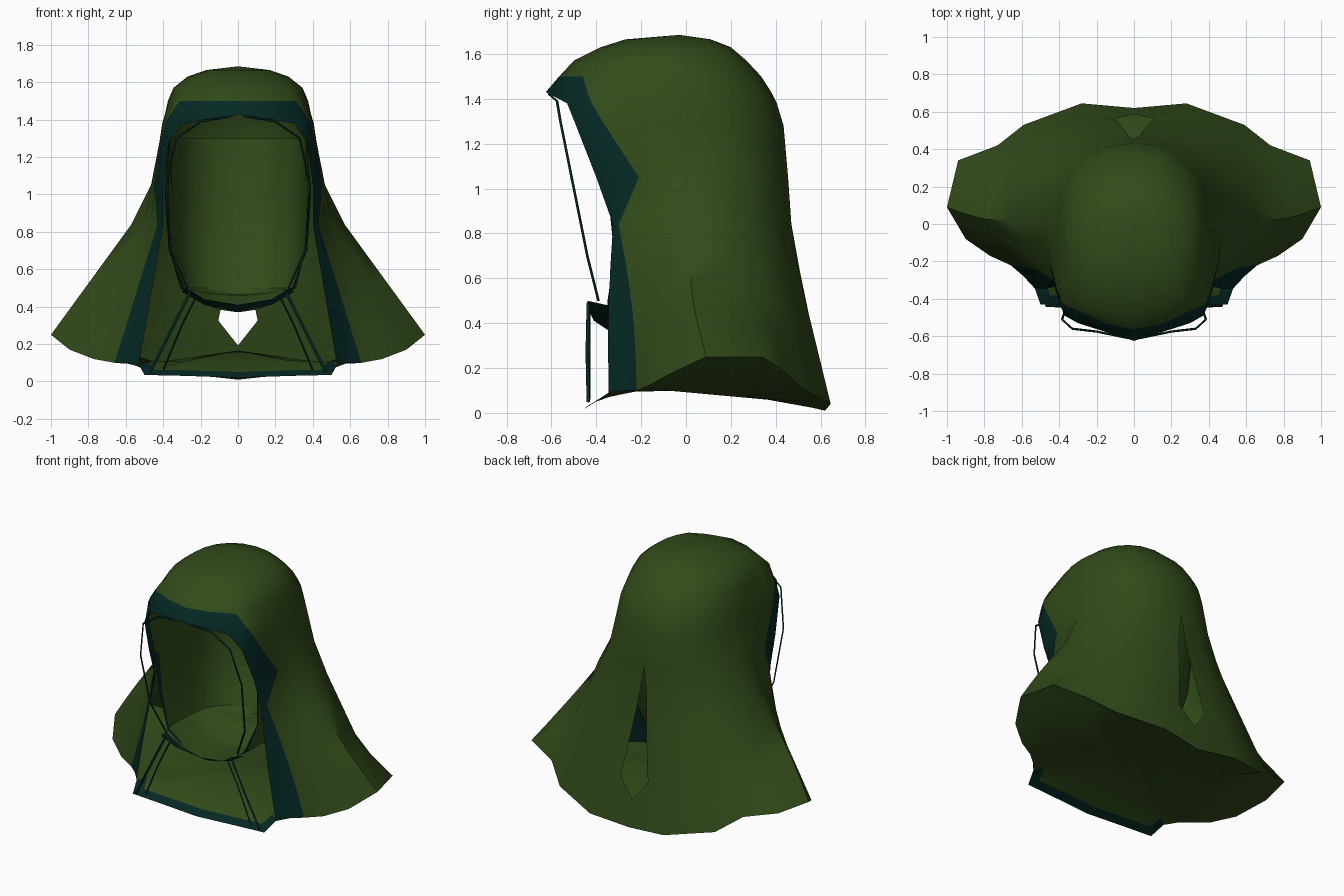
import bpy, bmesh, math
from mathutils import Vector

if "Cube" in bpy.data.objects:
    bpy.data.objects.remove(bpy.data.objects["Cube"])


def material(name, rgb):
    m = bpy.data.materials.new(name)
    m.diffuse_color = (*rgb, 1)
    m.use_nodes = True
    m.node_tree.nodes["Principled BSDF"].inputs["Base Color"].default_value = m.diffuse_color
    return m


MATS = [material("moss green cloth", (0.031, 0.069, 0.010)),
        material("dark teal trim", (0.0015, 0.022, 0.018))]


def flip(p):
    return Vector((-p[0], p[1], p[2]))


def loft(name, rows, trim):
    """Skin rows of half-section points, mirrored in x; trim(row, col) picks teal."""
    bm = bmesh.new()
    for side in (1, -1):
        grid = [[bm.verts.new(p if side == 1 else flip(p)) for p in r] for r in rows]
        for i in range(len(rows) - 1):
            for j in range(len(rows[0]) - 1):
                q = [grid[i][j], grid[i + 1][j], grid[i + 1][j + 1], grid[i][j + 1]]
                f = bm.faces.new(q if side == 1 else q[::-1])
                f.material_index = int(trim(i, j))
                f.smooth = True
    bmesh.ops.remove_doubles(bm, verts=bm.verts, dist=0.0005)
    bmesh.ops.recalc_face_normals(bm, faces=bm.faces)
    me = bpy.data.meshes.new(name)
    bm.to_mesh(me)
    bm.free()
    for m in MATS:
        me.materials.append(m)
    ob = bpy.data.objects.new(name, me)
    bpy.context.collection.objects.link(ob)
    bpy.context.view_layer.objects.active = ob
    ob.select_set(True)
    bpy.ops.object.shade_smooth_by_angle(angle=math.radians(50))
    ob.select_set(False)
    return ob


def section(z, yb, xs, ys, xt, yt, xe, ye):
    """Half ring: back centre, round the side, to trim border, to front edge."""
    pts = []
    for k in range(6):
        a = k / 5 * math.pi / 2
        pts.append(Vector((xs * math.sin(a) ** 0.9, ys + (yb - ys) * max(math.cos(a), 0) ** 0.9, z)))
    pw = 2 if z > 1 else 0.7
    for k in (1, 2, 3):
        s = k / 3
        pts.append(Vector((xs + (xt - xs) * s ** pw, ys + (yt - ys) * s, z)))
    for s in (0.5, 1):
        pts.append(Vector((xt + (xe - xt) * s, yt + (ye - yt) * (1 - (1 - s) ** 1.6), z)))
    return pts


# Hood: crown down to the neck
hood = [section(*r) for r in (
    (1.685, -0.03, 0, -0.03, 0, -0.03, 0, -0.03),
    (1.665, 0.11, 0.17, -0.1, 0.11, -0.23, 0, -0.27),
    (1.63, 0.20, 0.27, -0.1, 0.20, -0.31, 0, -0.38),
    (1.57, 0.27, 0.345, -0.1, 0.27, -0.40, 0, -0.50),
    (1.50, 0.335, 0.375, -0.08, 0.31, -0.46, 0, -0.565),
    (1.43, 0.38, 0.39, -0.05, 0.36, -0.44, 0, -0.625),
    (1.38, 0.405, 0.405, -0.05, 0.39, -0.42, 0.30, -0.53),
    (1.28, 0.435, 0.42, -0.05, 0.41, -0.36, 0.37, -0.49),
    (1.05, 0.455, 0.465, 0.0, 0.45, -0.21, 0.40, -0.40),
    (0.84, 0.47, 0.57, 0.02, 0.43, -0.30, 0.40, -0.325))]

# Cape: neck flared out to a winged hem, with a pointed slit at the back
hem = [Vector(p) for p in (
    (0, .62, .01), (.28, .645, .04), (.59, .53, .10), (.73, .42, .20), (.94, .34, .25),
    (1.0, .09, .25), (.9, -.08, .17), (.77, -.17, .12), (.66, -.22, .10),
    (.59, -.28, .10), (.53, -.345, .09))]
neck = [p.copy() for p in hood[-1]]
hood[-1][0].x = 0.03
# folds at mid height: column -> (dx, dy), a valley behind each wing ridge
folds = {4: (-.07, -.02), 5: (0, -.03), 6: (.025, .02), 8: (0, .02), 10: (0, -.01)}
for t, slit in ((.25, .055), (.5, .085), (.62, .105), (.78, 0), (1, 0)):
    row = [a.lerp(b, t) for a, b in zip(neck, hem)]
    for c, (dx, dy) in folds.items():
        row[c] += Vector((dx, dy, 0)) * math.sin(math.pi * t)
    row[0].x = slit
    hood.append(row)
loft("hooded_cape", hood, lambda i, j: i >= 4 and j >= 8)

# Underside: closes the hem with a folded sheet, trimmed along the front
rim = hem + [Vector(p) for p in ((.5, -.43, .035), (.28, -.44, .03), (0, -.45, .02))]


def inward(p, f, z):
    return Vector((p.x * f, 0.05 + (p.y - 0.05) * f, z))


under = [rim,
         [inward(p, .9, p.z * .8 + (.035 if p.y < -.34 else .015)) for p in rim],
         [inward(p, .55, .09 - .05 * p.y) for p in rim],
         [inward(p, 0, .165) for p in rim]]
loft("cape_underside", under, lambda i, j: i == 0 and j >= 10)

# Lining: inner wall behind the head, drawn in towards the neck
lining = [section(*r) for r in (
    (1.30, 0.42, 0.36, -0.05, 0.37, -0.30, 0.37, -0.45),
    (1.00, 0.39, 0.35, -0.03, 0.37, -0.25, 0.39, -0.35),
    (0.70, 0.32, 0.34, -0.03, 0.36, -0.25, 0.37, -0.32),
    (0.50, 0.22, 0.30, -0.05, 0.31, -0.27, 0.29, -0.35))]
loft("hood_lining", lining, lambda i, j: i >= 1 and j >= 9)

# Collar: sagging neck shelf
base = lining[-1]
collar = [[Vector((p.x * f, p.y, p.z - .13 * (1 - f * f) * (0.3 if p.y > 0 else 1))) for p in base]
          for f in (1, .66, .33, 0)]
loft("neck_collar", collar, lambda i, j: i == 0 and j >= 9)

# Teal lip projecting from the front of the collar
lip = [[Vector(p) for p in ((.28, -.44, .50), (.18, -.425, .44), (0, -.41, .41))],
       [Vector(p) for p in ((.30, -.35, .48), (.18, -.35, .41), (0, -.35, .37))]]
loft("collar_lip", lip, lambda i, j: True)


def cord(name, pts, radius):
    cu = bpy.data.curves.new(name, 'CURVE')
    cu.dimensions = '3D'
    cu.bevel_depth = radius
    cu.bevel_resolution = 0
    for s in (1, -1):
        sp = cu.splines.new('POLY')
        sp.points.add(len(pts) - 1)
        for q, p in zip(sp.points, pts):
            q.co = (p[0] * s, p[1], p[2], 1)
    cu.materials.append(MATS[1])
    ob = bpy.data.objects.new(name, cu)
    bpy.context.collection.objects.link(ob)


# Loose cords framing the face and hanging to the hem
cord("face_cords", [(.03, -.61, 1.42), (.2, -.575, 1.39), (.33, -.56, 1.3),
                    (.385, -.51, 1.05), (.36, -.44, .7), (.27, -.39, .5)], .006)
cord("chest_cords", [(.25, -.435, .49), (.36, -.44, .27), (.47, -.435, .05)], .008)
cord("collar_cords", [(.22, -.43, .46), (.30, -.43, .30), (.40, -.43, .06)], .005)
